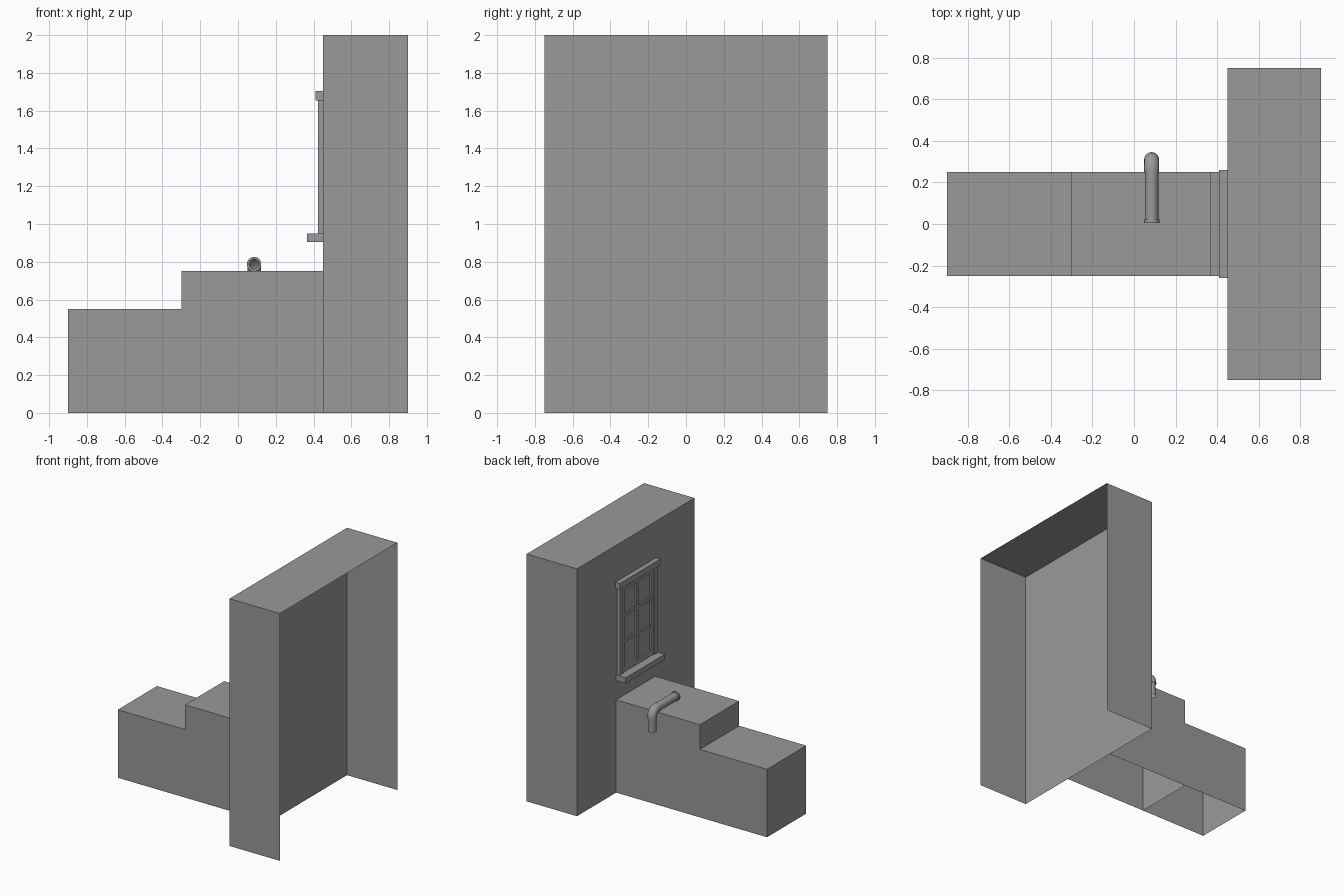
import bpy, bmesh, math
from mathutils import Vector

if "Cube" in bpy.data.objects:
    bpy.data.objects.remove(bpy.data.objects["Cube"], do_unlink=True)

grey = bpy.data.materials.new("plain grey")
grey.use_nodes = True
GREY = (0.32, 0.32, 0.32, 1)
grey.diffuse_color = GREY
grey.node_tree.nodes["Principled BSDF"].inputs["Base Color"].default_value = GREY


def finish(name, bm):
    mesh = bpy.data.meshes.new(name)
    bm.to_mesh(mesh)
    bm.free()
    mesh.materials.append(grey)
    obj = bpy.data.objects.new(name, mesh)
    bpy.context.collection.objects.link(obj)
    return obj


def box(name, x, y, z, open_sides=()):
    """Box between ranges; faces pointing along open_sides are left out."""
    bm = bmesh.new()
    bmesh.ops.create_cube(bm, size=1)
    for v in bm.verts:
        v.co = [r[0] if c < 0 else r[1] for c, r in zip(v.co, (x, y, z))]
    bm.normal_update()
    gone = [f for f in bm.faces if any(f.normal.dot(Vector(d)) > 0.9 for d in open_sides)]
    bmesh.ops.delete(bm, geom=gone, context='FACES')
    return finish(name, bm)


def tube(name, path, sides=20):
    """Open tube in the plane of the pipe; path items are (y, z, tilt, radius)."""
    bm = bmesh.new()
    rings = []
    for y, z, tilt, r in path:
        ring = []
        for i in range(sides):
            a = math.tau * i / sides
            u, w = r * math.cos(a), r * math.sin(a)
            ring.append(bm.verts.new((PIPE_X + u, y + w * math.sin(tilt), z + w * math.cos(tilt))))
        rings.append(ring)
    for a, b in zip(rings, rings[1:]):
        for i in range(sides):
            j = (i + 1) % sides
            bm.faces.new((a[i], a[j], b[j], b[i]))
    bmesh.ops.recalc_face_normals(bm, faces=bm.faces)
    obj = finish(name, bm)
    bpy.ops.object.select_all(action='DESELECT')
    obj.select_set(True)
    bpy.context.view_layer.objects.active = obj
    bpy.ops.object.shade_smooth_by_angle(angle=math.radians(35))
    return obj


DOWN, OUT = (0, 0, -1), (1, 0, 0)
WALL = 0.45

# Hollow wall shell and the two hollow steps
box("wall", (WALL, 0.9), (-0.75, 0.75), (0, 2), (DOWN, OUT))
box("upper_step", (-0.3, WALL), (-0.25, 0.25), (0, 0.75), (DOWN, OUT))
box("lower_step", (-0.9, -0.3), (-0.25, 0.25), (0, 0.55), (DOWN, OUT))

# Window surround
box("window_sill", (0.365, WALL), (-0.25, 0.25), (0.905, 0.95))
box("window_header", (0.41, WALL), (-0.26, 0.26), (1.655, 1.705))
for side, s in (("left", 1), ("right", -1)):
    box("window_casing_" + side, (0.423, WALL), sorted((s * 0.2, s * 0.24)), (0.95, 1.655))
    box("sash_stile_" + side, (0.432, WALL), sorted((s * 0.17, s * 0.2)), (0.95, 1.655))

# Sash rails, glazing bars and glass
low, high = 0.99, 1.615
box("sash_rail_bottom", (0.432, WALL), (-0.17, 0.17), (0.95, low))
box("sash_rail_top", (0.432, WALL), (-0.17, 0.17), (high, 1.655))
box("glazing_bar_upright", (0.435, WALL), (-0.012, 0.012), (low, high))
for i in (1, 2):
    z = low + (high - low) * i / 3
    box(f"glazing_bar_{i}", (0.435, WALL), (-0.17, 0.17), (z - 0.012, z + 0.012))
box("window_glass", (0.446, WALL), (-0.17, 0.17), (low, high))

# Cracked corner of the lower pane
bm = bmesh.new()
shard = [(-0.17, low), (-0.05, low), (-0.08, 1.06), (-0.06, 1.09), (-0.14, 1.15), (-0.17, 1.13)]
bm.faces.new([bm.verts.new((0.4445, y, z)) for y, z in shard]).normal_update()
bmesh.ops.recalc_face_normals(bm, faces=bm.faces)
finish("cracked_glass", bm)

# Drain pipe: level run, elbow and drop, with collars
PIPE_X, AXIS_Z, DROP_Y, BEND, R, COLLAR = 0.085, 0.788, 0.31, 0.05, 0.032, 0.038
QUARTER = math.pi / 2
start = DROP_Y - BEND
path = [(0.005, AXIS_Z, 0, R - 0.006), (0.005, AXIS_Z, 0, COLLAR),
        (0.022, AXIS_Z, 0, COLLAR), (0.022, AXIS_Z, 0, R),
        (start - 0.012, AXIS_Z, 0, R), (start - 0.012, AXIS_Z, 0, 0.036)]
for i in range(9):
    t = QUARTER * i / 8
    path.append((start + BEND * math.sin(t), AXIS_Z - BEND + BEND * math.cos(t), t, 0.036))
end = AXIS_Z - BEND - 0.012
path += [(DROP_Y, end, QUARTER, 0.036), (DROP_Y, end, QUARTER, R), (DROP_Y, 0.62, QUARTER, R)]
tube("drain_pipe", path)
